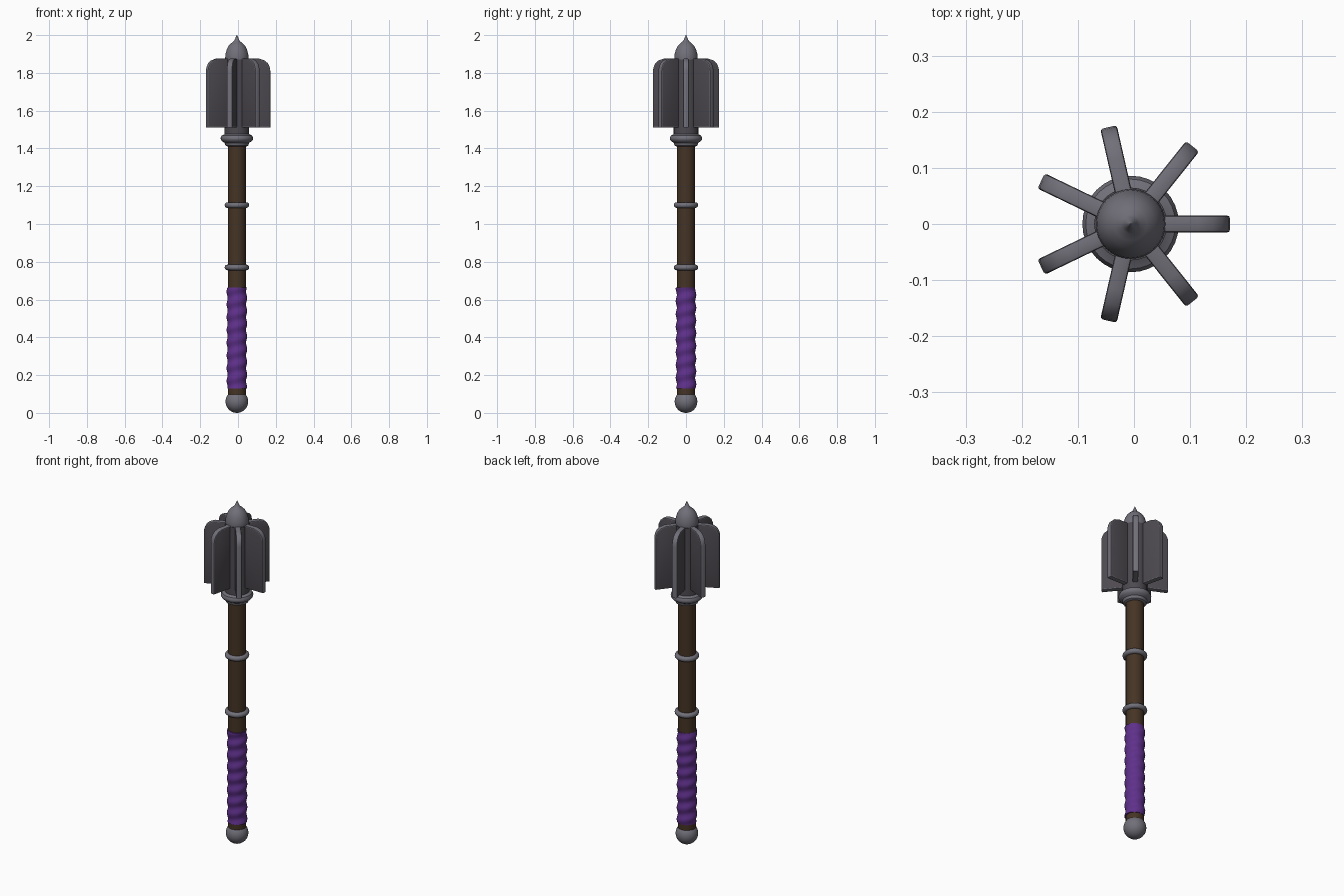
import bpy, bmesh, math
from mathutils import Matrix

if "Cube" in bpy.data.objects:
    bpy.data.objects.remove(bpy.data.objects["Cube"])

AX = -0.006  # axis offset that centres the seven-flanged head


def mat(name, rgb):
    m = bpy.data.materials.new(name)
    m.diffuse_color = (*rgb, 1)
    m.use_nodes = True
    m.node_tree.nodes["Principled BSDF"].inputs["Base Color"].default_value = m.diffuse_color
    return m


steel = mat("light_steel", (0.165, 0.16, 0.19))
dark = mat("dark_steel", (0.075, 0.068, 0.08))
wood = mat("dark_wood", (0.06, 0.034, 0.018))
cloth = mat("purple_wrap", (0.115, 0.03, 0.26))


def finish(name, bm, mats, angle=35):
    bmesh.ops.recalc_face_normals(bm, faces=bm.faces)
    me = bpy.data.meshes.new(name)
    bm.to_mesh(me)
    bm.free()
    for m in mats:
        me.materials.append(m)
    ob = bpy.data.objects.new(name, me)
    bpy.context.collection.objects.link(ob)
    ob.location.x = AX
    bpy.ops.object.select_all(action='DESELECT')
    ob.select_set(True)
    bpy.context.view_layer.objects.active = ob
    bpy.ops.object.shade_smooth_by_angle(angle=math.radians(angle))
    return ob


def lathe(name, prof, m, n=32, closed=False, ripple=None):
    """Revolve (radius, z) points about z; ripple adds an angle-dependent radius."""
    bm = bmesh.new()
    rows = []
    for r, z in prof:
        row = []
        for i in range(n):
            a = 2 * math.pi * i / n
            q = r + (ripple(a, z) if ripple else 0)
            row.append(bm.verts.new((q * math.cos(a), q * math.sin(a), z)))
        rows.append(row)
    pairs = list(zip(rows, rows[1:])) + ([(rows[-1], rows[0])] if closed else [])
    for lo, hi in pairs:
        for i in range(n):
            j = (i + 1) % n
            bm.faces.new((lo[i], lo[j], hi[j], hi[i]))
    if not closed:
        bm.faces.new(rows[0])
        bm.faces.new(rows[-1])
    return finish(name, bm, [m])


# pommel ball
bm = bmesh.new()
bmesh.ops.create_uvsphere(bm, u_segments=32, v_segments=18, radius=0.06,
                          matrix=Matrix.Translation((0, 0, 0.06)))
finish("pommel", bm, [steel])

# wooden shaft
lathe("shaft", [(0.048, 0.07), (0.048, 1.45)], wood, 16)

# spiral-wrapped grip
pitch = 0.0675
grip = [(0.0515, 0.128 + 0.537 * i / 96) for i in range(97)]
lathe("grip", grip, cloth, 32,
      ripple=lambda a, z: 0.003 * math.cos(a - 2 * math.pi * z / pitch))

# shaft rings
for k, zc in enumerate((0.77, 1.10)):
    ring = [(0.050 + 0.015 * math.cos(t * math.pi / 6), zc + 0.015 * math.sin(t * math.pi / 6))
            for t in range(12)]
    lathe(f"shaft_ring_{k + 1}", ring, steel, 32, closed=True)

# collar under the head
lathe("collar", [(0.05, 1.41), (0.06, 1.415), (0.065, 1.43), (0.078, 1.438), (0.085, 1.447),
                 (0.086, 1.456), (0.08, 1.468), (0.066, 1.475), (0.06, 1.48)], steel)

# head core
lathe("head_core", [(0.065, 1.46), (0.065, 1.872)], dark, 28)

# finial with spike
lathe("finial", [(0.06, 1.86), (0.062, 1.88), (0.06, 1.9), (0.053, 1.925), (0.043, 1.944),
                 (0.029, 1.958), (0.017, 1.967), (0.012, 1.975), (0.007, 1.987),
                 (0.001, 2.0)], steel)

# seven flanges: dark sides, light bevelled rims
R, T = 0.177, 0.015
side = [(0.03, 1.51), (R, 1.51), (R, 1.81), (0.174, 1.83), (0.164, 1.851),
        (0.147, 1.866), (0.12, 1.875), (0.03, 1.875)]
for k in range(7):
    bm = bmesh.new()
    f = bm.faces.new([bm.verts.new((r, -T, z)) for r, z in side])
    ext = bmesh.ops.extrude_face_region(bm, geom=[f])
    for v in ext["geom"]:
        if isinstance(v, bmesh.types.BMVert):
            v.co.y = T
    rims = [e for e in bm.edges if abs(e.verts[0].co.y - e.verts[1].co.y) < 1e-6]
    bmesh.ops.bevel(bm, geom=rims, offset=0.005, segments=2, profile=0.5, affect='EDGES')
    bm.normal_update()
    for f in bm.faces:
        f.material_index = 1 if abs(f.normal.y) > 0.98 else 0
    bm.transform(Matrix.Rotation(2 * math.pi * k / 7, 4, 'Z'))
    finish(f"flange_{k + 1}", bm, [steel, dark], 40)
